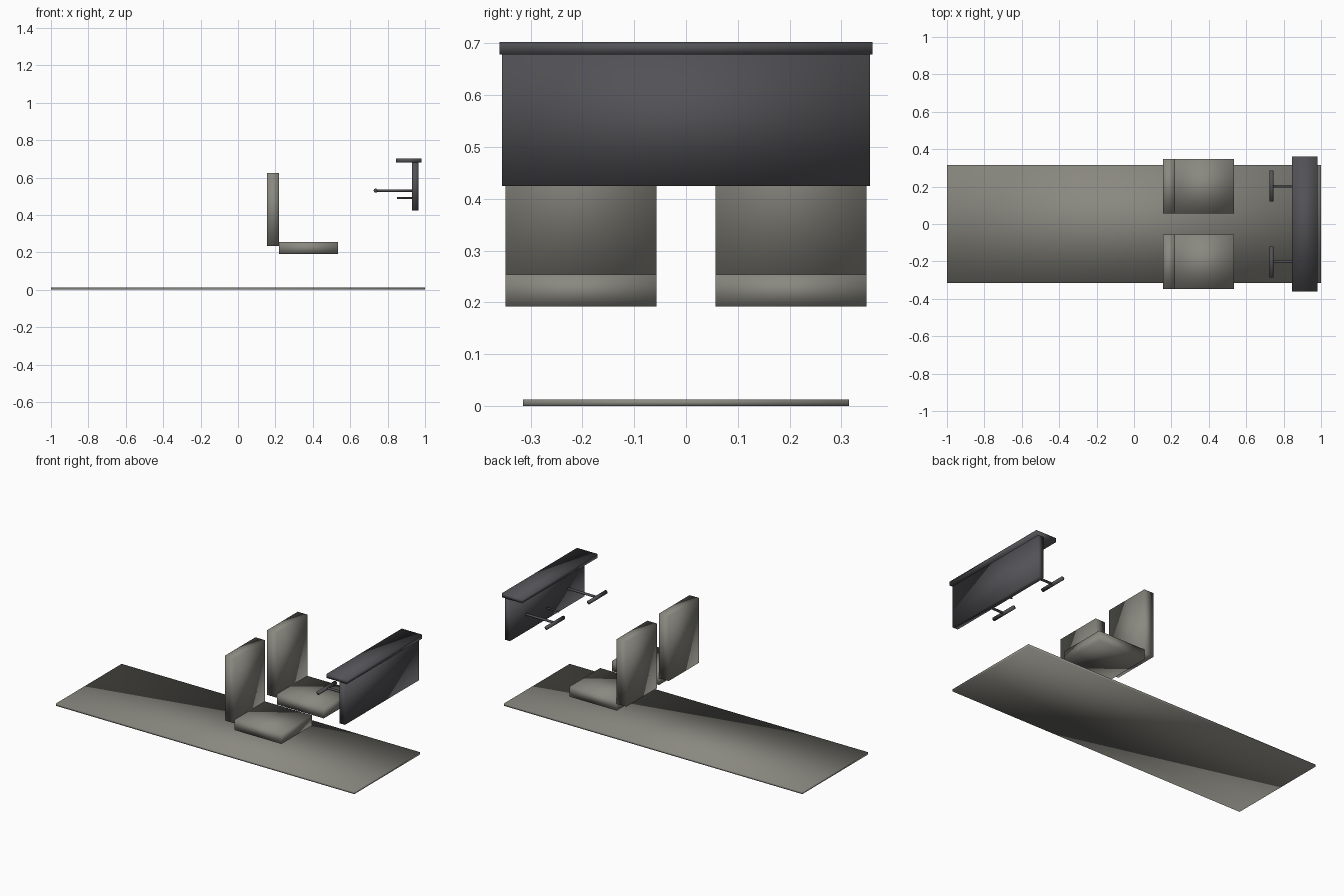
import bpy
from mathutils import Vector

cube = bpy.data.objects.get("Cube")
if cube:
    bpy.data.objects.remove(cube, do_unlink=True)


def make_material(name, rgb):
    mat = bpy.data.materials.new(name)
    mat.use_nodes = True
    color = (*rgb, 1.0)
    mat.diffuse_color = color
    mat.node_tree.nodes["Principled BSDF"].inputs["Base Color"].default_value = color
    return mat


warm_grey = make_material("warm grey", (0.25, 0.245, 0.215))
charcoal = make_material("charcoal", (0.085, 0.083, 0.092))


def finish(name, mat):
    obj = bpy.context.object
    obj.name = name
    obj.data.materials.append(mat)
    bpy.ops.object.shade_smooth()
    return obj


def box(name, low, high, mat):
    """Softly shaded box between two corners."""
    low, high = Vector(low), Vector(high)
    bpy.ops.mesh.primitive_cube_add(size=1, location=(low + high) / 2)
    bpy.context.object.scale = high - low
    bpy.ops.object.transform_apply(location=False, rotation=False, scale=True)
    return finish(name, mat)


def rod(name, start, end, radius, mat):
    """Round bar between two points."""
    start, end = Vector(start), Vector(end)
    axis = end - start
    bpy.ops.mesh.primitive_cylinder_add(vertices=12, radius=radius, depth=axis.length,
                                        location=(start + end) / 2)
    bpy.context.object.rotation_euler = axis.to_track_quat('Z', 'Y').to_euler()
    return finish(name, mat)


# Cabin floor
box("floor", (-1, -0.315, 0), (1, 0.315, 0.013), warm_grey)

# Instrument panel with its overhanging hood
box("instrument_panel", (0.93, -0.355, 0.425), (0.965, 0.355, 0.68), charcoal)
box("panel_hood", (0.845, -0.36, 0.679), (0.982, 0.36, 0.703), charcoal)

# Central push lever
rod("throttle_lever", (0.85, 0, 0.49), (0.935, 0, 0.49), 0.005, charcoal)

# Seat and control yoke on each side
for side, sign in (("right", -1), ("left", 1)):
    y = sign * 0.2025
    half = 0.146
    box(side + "_seat_cushion", (0.22, y - half, 0.192), (0.535, y + half, 0.254), warm_grey)
    box(side + "_seat_back", (0.156, y - half, 0.233), (0.22, y + half, 0.625), warm_grey)
    rod(side + "_yoke_shaft", (0.735, y, 0.53), (0.935, y, 0.53), 0.007, charcoal)
    rod(side + "_yoke_handle", (0.736, y - 0.083, 0.53), (0.736, y + 0.083, 0.53), 0.011, charcoal)
